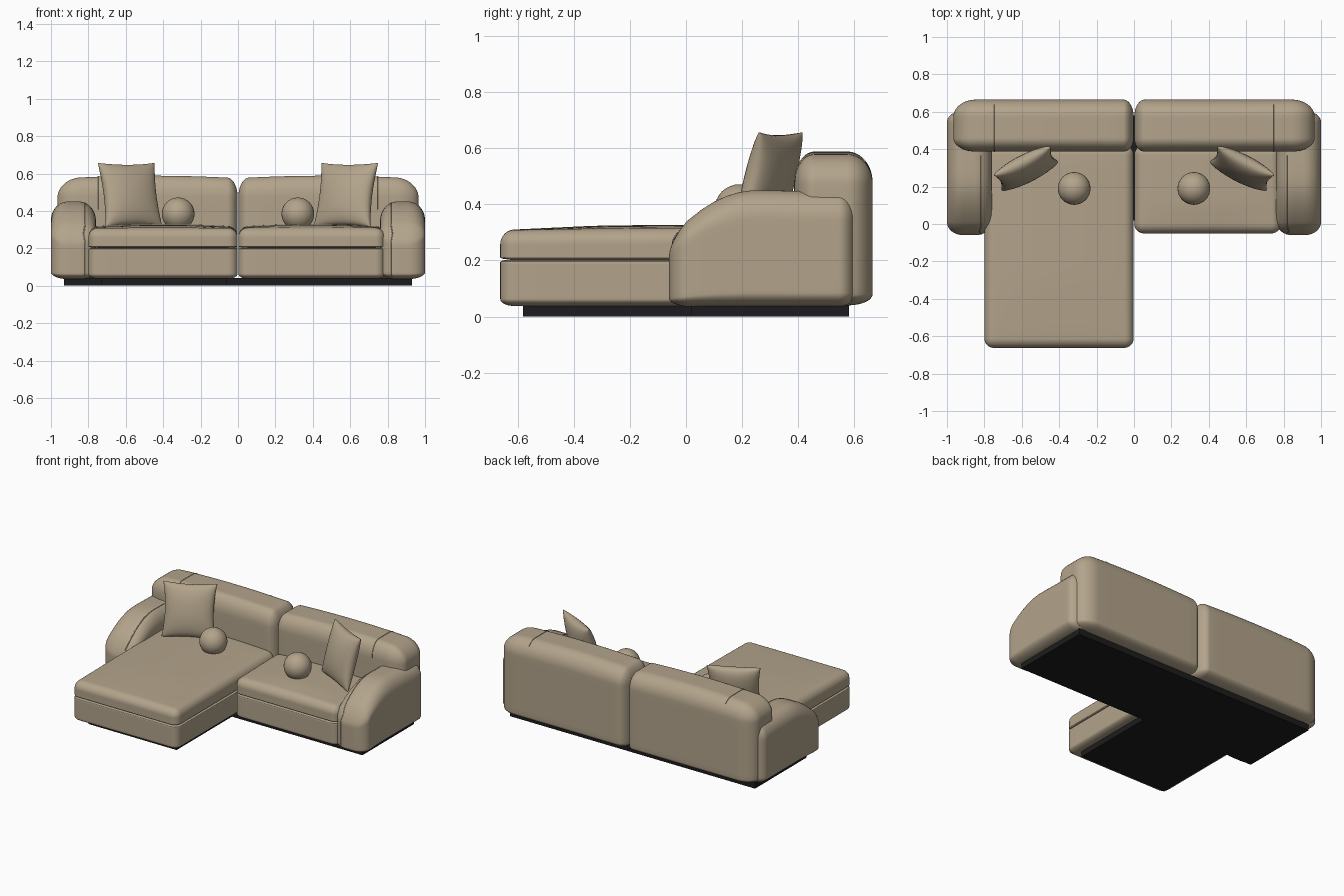
import bpy, bmesh, math
from mathutils import Vector, Euler

if "Cube" in bpy.data.objects:
    bpy.data.objects.remove(bpy.data.objects["Cube"], do_unlink=True)


def material(name, rgb):
    m = bpy.data.materials.new(name)
    m.use_nodes = True
    m.diffuse_color = (*rgb, 1)
    bsdf = m.node_tree.nodes["Principled BSDF"]
    bsdf.inputs["Base Color"].default_value = (*rgb, 1)
    bsdf.inputs["Roughness"].default_value = 0.9
    return m


FABRIC = material("tan_fabric", (0.45, 0.37, 0.26))
PLINTH = material("black_plinth", (0.012, 0.012, 0.013))
N, K = 24, 6  # cells per side, cells in each rounded corner


def finish(name, bm, mat, smooth=True):
    bmesh.ops.recalc_face_normals(bm, faces=bm.faces)
    me = bpy.data.meshes.new(name)
    bm.to_mesh(me)
    bm.free()
    me.materials.append(mat)
    for p in me.polygons:
        p.use_smooth = smooth
    ob = bpy.data.objects.new(name, me)
    bpy.context.collection.objects.link(ob)
    return ob


def piping(name, pts, radius=0.003):
    """Thin sewn cord along a path."""
    cu = bpy.data.curves.new(name, "CURVE")
    cu.dimensions = "3D"
    cu.bevel_depth = radius
    cu.bevel_resolution = 1
    sp = cu.splines.new("POLY")
    sp.points.add(len(pts) - 1)
    for p, co in zip(sp.points, pts):
        p.co = (*co, 1)
    cu.materials.append(FABRIC)
    bpy.context.collection.objects.link(bpy.data.objects.new(name, cu))


def axis_steps(lo, hi, r0, r1):
    """Coordinates along one axis, dense inside the rounded ends."""
    out = []
    for i in range(N + 1):
        if i < K:
            out.append(lo + r0 * (1 - math.tan(math.pi / 4 * (1 - i / K))))
        elif i > N - K:
            out.append(hi - r1 * (1 - math.tan(math.pi / 4 * (1 - (N - i) / K))))
        else:
            t = (i - K) / (N - 2 * K)
            out.append(lo + r0 + t * (hi - r1 - lo - r0))
    return out


def cushion(name, lo, hi, r_lo, r_hi, side=1, deform=None, seam=None, keep=None):
    """Rounded box with its own radius at each end of each axis."""
    steps = [axis_steps(*a) for a in zip(lo, hi, r_lo, r_hi)]
    row = None
    if seam is not None:
        row = min(range(N + 1), key=lambda i: abs(steps[0][i] - seam))
        steps[0][row] = seam
    bm = bmesh.new()
    grid = {}

    def vert(idx):
        if idx not in grid:
            core, off, rad = [], [], []
            for a in range(3):
                c = steps[a][idx[a]]
                m = min(max(c, lo[a] + r_lo[a]), hi[a] - r_hi[a])
                r = r_lo[a] if c < m else r_hi[a]
                core.append(m)
                off.append((c - m) / r)
                rad.append(r)
            d = Vector(off)
            if d.length > 1e-6:
                d.normalize()
            p = Vector([core[a] + d[a] * rad[a] for a in range(3)])
            if deform:
                p = deform(p)
            p.x *= side
            grid[idx] = bm.verts.new(p)
        return grid[idx]

    for a in range(3):
        for end in (0, N):
            for u in range(N):
                for v in range(N):
                    quad = []
                    for du, dv in ((0, 0), (1, 0), (1, 1), (0, 1)):
                        idx = [u + du, v + dv]
                        idx.insert(a, end)
                        quad.append(vert(tuple(idx)))
                    bm.faces.new(quad)
    # cord that follows the surface over the front and top
    if row is not None:
        loop = [(0, k) for k in range(N)] + [(j, N) for j in range(N + 1)]
        pts = [grid[(row, j, k)].co.copy() for j, k in loop]
        piping(name + "_piping", [p for p in pts if keep(p)])
    return finish(name, bm, FABRIC)


# Plinth: L-shaped slab
bm = bmesh.new()
outline = [(.93, .58), (-.93, .58), (-.93, .02), (-.73, .02),
           (-.73, -.58), (-.06, -.58), (-.06, .02), (.93, .02)]
slab = bm.faces.new([bm.verts.new((x, y, 0)) for x, y in outline])
up = bmesh.ops.extrude_face_region(bm, geom=[slab])
bmesh.ops.translate(bm, vec=(0, 0, .042),
                    verts=[v for v in up["geom"] if isinstance(v, bmesh.types.BMVert)])
finish("plinth", bm, PLINTH, smooth=False)


# Seats: lower body and softly crowned top cushion, split by a seam
def seat(label, side, width, front):
    cushion(label + "_seat_body", (.002, front, .038), (width, .42, .203),
            (.05, .05, .025), (.05, .05, .008), side)

    def crown(p):
        if p.z > .25:
            u = (p.x / width) * 2 - 1
            v = (p.y - front) / (.4 - front)
            p.z += .014 * (1 - u * u) * min(1, 3 * v) + .008 * v
        return p

    cushion(label + "_seat_cushion", (.002, front, .203), (width, .42, .308),
            (.05, .05, .008), (.05, .05, .05), side, crown)


seat("chaise", -1, .8, -.662)
seat("left", 1, .785, -.05)


def arm_slope(p):
    t = min(1, max(0, (p.y + .06) / .31))
    s = 1 - .42 * (1 - t) ** 2 - .05 * max(0, p.y - .28)
    p.z = .035 + (p.z - .035) * s
    return p


def back_crown(p):
    if p.z > .4:
        u = (p.x - .46) / .5
        p.z += .016 * (1 - u * u) * (p.z - .4) / .17
    return p


def pillow(name, side):
    """Square throw pillow with pinched corners."""
    bm = bmesh.new()
    n = 20
    rot = Euler((math.radians(-15), 0, math.radians(27))).to_matrix()
    for face in (-1, 1):
        rows = []
        for i in range(n + 1):
            u = math.sin(math.pi * (i / n - .5))
            row = []
            for j in range(n + 1):
                v = math.sin(math.pi * (j / n - .5))
                puff = max(0, (1 - u * u) * (1 - v * v)) ** .42
                p = Vector((u * .17 * (1 - .1 * (1 - v * v)), face * .062 * puff,
                            v * .178 * (1 - .07 * (1 - u * u))))
                p = rot @ p + Vector((-.577, .297, .485))
                p.x *= -side
                row.append(bm.verts.new(p))
            rows.append(row)
        for i in range(n):
            for j in range(n):
                bm.faces.new((rows[i][j], rows[i + 1][j],
                              rows[i + 1][j + 1], rows[i][j + 1]))
    bmesh.ops.remove_doubles(bm, verts=bm.verts, dist=.0003)
    finish(name, bm, FABRIC)


# Mirrored parts: arms, backs, pillows and ball cushions
for label, side in (("left", 1), ("right", -1)):
    cushion(label + "_arm", (.76, -.06, .036), (1, .605, .45),
            (.09, .07, .05), (.09, .06, .1), side, arm_slope,
            seam=.815, keep=lambda p: p.y < .4 and p.z > .05)
    cushion(label + "_back", (.002, .387, .04), (.965, .665, .572),
            (.055, .07, .04), (.12, .09, .1), side, back_crown,
            seam=.745, keep=lambda p: p.y < .645 and p.z > .4)
    pillow(label + "_pillow", side)
    bm = bmesh.new()
    bmesh.ops.create_uvsphere(bm, u_segments=32, v_segments=16, radius=.0875)
    bmesh.ops.translate(bm, verts=bm.verts, vec=(.32 * side, .19, .384))
    finish(label + "_ball_cushion", bm, FABRIC)
